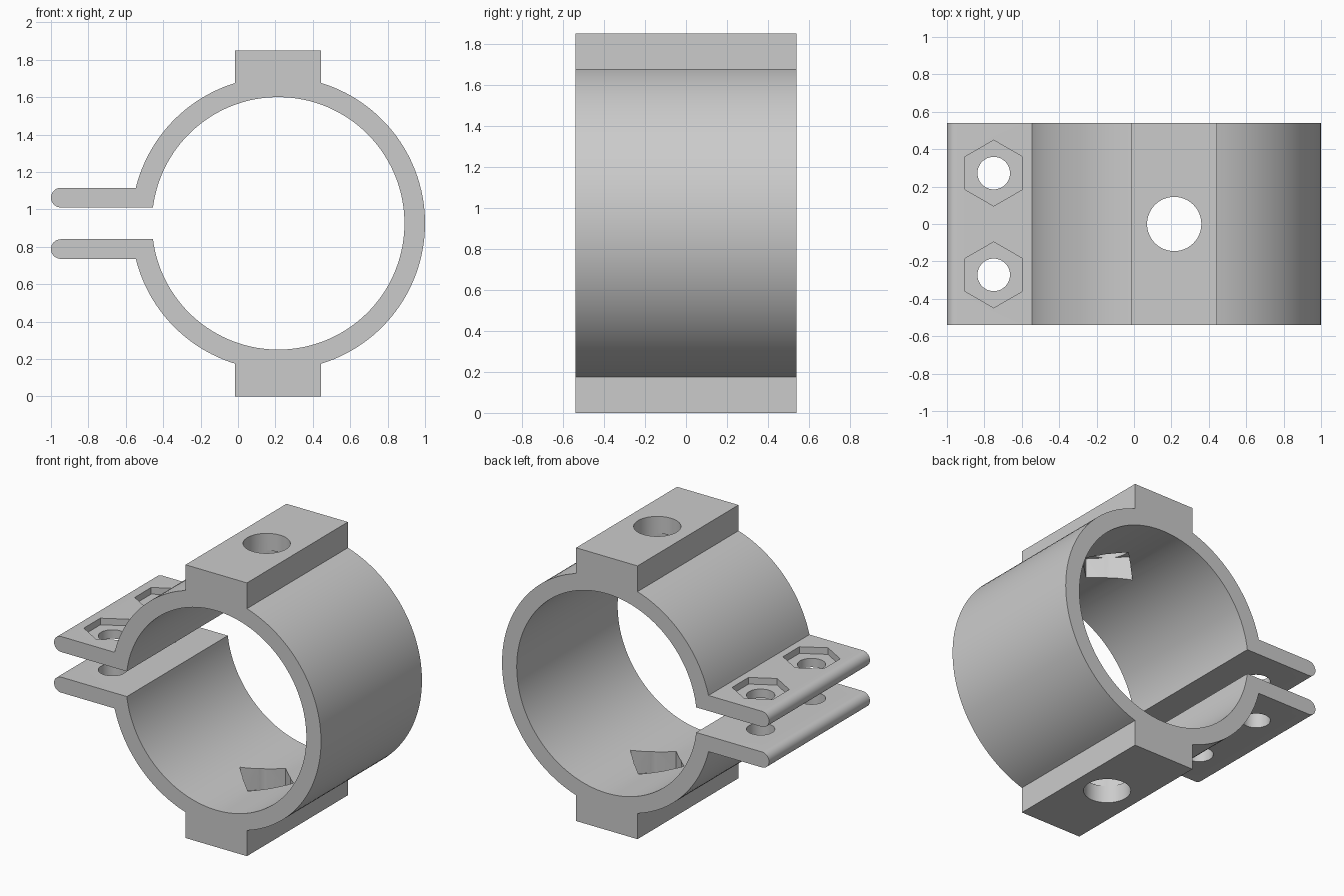
import bpy, bmesh
from math import asin, acos, sin, cos, pi

cube = bpy.data.objects.get("Cube")
if cube:
    bpy.data.objects.remove(cube, do_unlink=True)

CX, CZ = 0.215, 0.925          # ring centre
R_OUT, R_IN = 0.785, 0.675
HALF_DEPTH = 0.54
GAP, TAB_TOP = 0.085, 0.19     # tab faces measured from the ring centre line
BOSS_HALF = 0.23
TAB_X, TAB_Y = -0.75, 0.272    # screw positions


def arc(r, a, b, n, x=0.0, z=0.0):
    return [(x + r * cos(a + (b - a) * i / n), z + r * sin(a + (b - a) * i / n))
            for i in range(n + 1)]


def cutter(name, sides, radius, x, y, z0, z1):
    bpy.ops.mesh.primitive_cylinder_add(vertices=sides, radius=radius, depth=z1 - z0,
                                        location=(x, y, (z0 + z1) / 2))
    ob = bpy.context.object
    ob.name = name
    ob.hide_render = True
    return ob


# Upper half of the clamp outline: outer arc, boss, outer arc, tab, inner arc
boss_a = acos(BOSS_HALF / R_OUT)
tip_r = (TAB_TOP - GAP) / 2
half = arc(R_OUT, 0, boss_a, 28)
half += [(BOSS_HALF, CZ), (-BOSS_HALF, CZ)]
half += arc(R_OUT, pi - boss_a, pi - asin(TAB_TOP / R_OUT), 24)
half += arc(tip_r, pi / 2, 3 * pi / 2, 16, -1 - CX + tip_r, GAP + tip_r)
half += arc(R_IN, pi - asin(GAP / R_IN), 0, 64)
outline = half + [(x, -z) for x, z in reversed(half[1:-1])]

# Extrude the outline into the clamp body
bm = bmesh.new()
face = bm.faces.new([bm.verts.new((CX + x, -HALF_DEPTH, CZ + z)) for x, z in outline])
ext = bmesh.ops.extrude_face_region(bm, geom=[face])
moved = [v for v in ext["geom"] if isinstance(v, bmesh.types.BMVert)]
bmesh.ops.translate(bm, verts=moved, vec=(0, 2 * HALF_DEPTH, 0))
bmesh.ops.recalc_face_normals(bm, faces=bm.faces)
mesh = bpy.data.meshes.new("clamp_body")
bm.to_mesh(mesh)
bm.free()
clamp = bpy.data.objects.new("clamp_body", mesh)
bpy.context.collection.objects.link(clamp)

# Boss holes with square pockets inside, tab holes with hexagonal nut recesses
cutters = [cutter("boss_hole", 64, 0.145, CX, 0, -0.2, 2.1),
           cutter("square_pocket", 4, 0.202, CX, 0, 0.117, 1.733)]
for side in (-1, 1):
    cutters.append(cutter("screw_hole", 48, 0.087, TAB_X, side * TAB_Y, 0.5, 1.4))
    cutters.append(cutter("nut_recess", 6, 0.176, TAB_X, side * TAB_Y,
                          CZ + TAB_TOP - 0.045, 1.4))

bpy.ops.object.select_all(action="DESELECT")
clamp.select_set(True)
bpy.context.view_layer.objects.active = clamp
for c in cutters:
    mod = clamp.modifiers.new(c.name, "BOOLEAN")
    mod.operation = "DIFFERENCE"
    mod.solver = "EXACT"
    mod.object = c
    bpy.ops.object.modifier_apply(modifier=mod.name)
for c in cutters:
    bpy.data.objects.remove(c, do_unlink=True)

# Single grey material
grey = bpy.data.materials.new("light_grey")
grey.use_nodes = True
colour = (0.6, 0.6, 0.6, 1)
grey.diffuse_color = colour
grey.node_tree.nodes["Principled BSDF"].inputs["Base Color"].default_value = colour
clamp.data.materials.clear()
clamp.data.materials.append(grey)
bpy.ops.object.shade_smooth_by_angle(angle=pi / 7)
